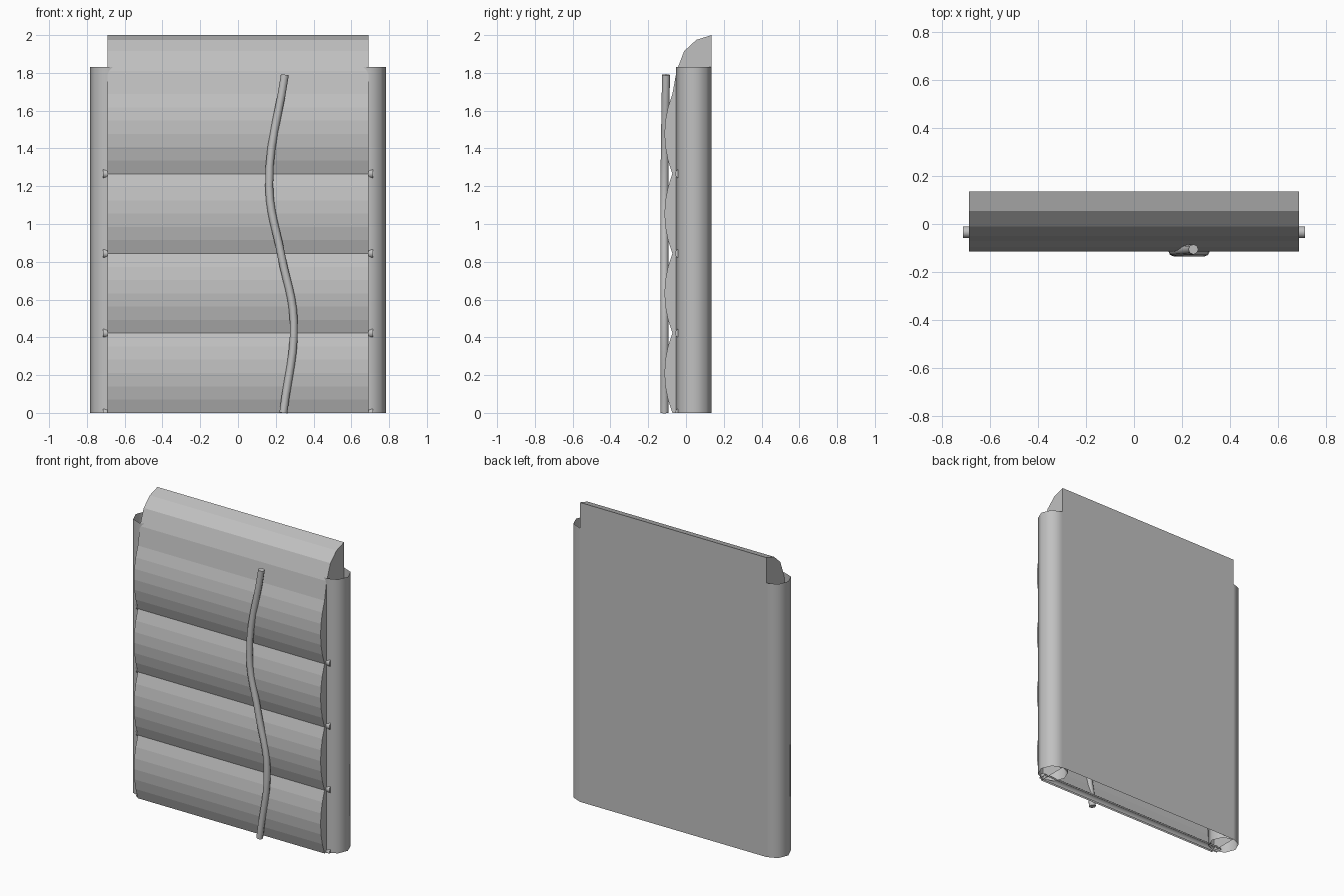
import bpy, bmesh, math
from mathutils import Matrix

cube = bpy.data.objects.get("Cube")
if cube:
    bpy.data.objects.remove(cube, do_unlink=True)

grey = bpy.data.materials.new("plain_grey")
grey.use_nodes = True
colour = (0.53, 0.53, 0.53, 1)
grey.diffuse_color = colour
grey.node_tree.nodes["Principled BSDF"].inputs["Base Color"].default_value = colour

HALF, BACK, VALLEY = 0.69, 0.135, -0.072
LOBE, LOBES, STEPS = 0.422, 4, 6


def add_object(name, bm, smooth=False):
    mesh = bpy.data.meshes.new(name)
    bm.to_mesh(mesh)
    bm.free()
    mesh.materials.append(grey)
    for poly in mesh.polygons:
        poly.use_smooth = smooth
    obj = bpy.data.objects.new(name, mesh)
    bpy.context.collection.objects.link(obj)
    return obj


# Padded panel: side profile of four bulging lobes and a rounded top
profile = [(BACK, 0)]
for i in range(LOBES * STEPS + 1):
    t = (i % STEPS) / STEPS
    profile.append((VALLEY - 0.168 * t * (1 - t), i * LOBE / STEPS))
profile += [(-0.05, 1.81), (-0.01, 1.915), (0.055, 1.975), (BACK, 2)]

bm = bmesh.new()
ends = [[bm.verts.new((x, y, z)) for y, z in profile] for x in (-HALF, HALF)]
left, right = ends
count = len(profile)
bm.faces.new(left[::-1])
bm.faces.new(right)
for i in range(1, count):  # the underside stays open
    j = (i + 1) % count
    bm.faces.new((left[i], left[j], right[j], right[i]))
# Orient every face outward from a temporarily closed shell
floor = bm.faces.new((left[0], left[1], right[1], right[0]))
bmesh.ops.recalc_face_normals(bm, faces=bm.faces[:])
bmesh.ops.delete(bm, geom=[floor], context="FACES_ONLY")
add_object("padded_panel", bm)

# Open side tubes
for side, name in ((-1, "right_side_tube"), (1, "left_side_tube")):
    bm = bmesh.new()
    bmesh.ops.create_cone(bm, cap_ends=False, segments=8, radius1=0.094,
                          radius2=0.094, depth=1.83,
                          matrix=Matrix.Translation((side * HALF, 0.041, 0.915)))
    add_object(name, bm, smooth=True)

# Cross bars behind each valley, the lowest one halved at the ground
for i in range(LOBES):
    bm = bmesh.new()
    turn = Matrix.Rotation(math.pi / 2, 4, "Y")
    bmesh.ops.create_cone(bm, cap_ends=True, segments=12, radius1=0.024,
                          radius2=0.024, depth=1.43,
                          matrix=Matrix.Translation((0, -0.034, i * LOBE)) @ turn)
    if i == 0:
        bmesh.ops.bisect_plane(bm, geom=bm.verts[:] + bm.edges[:] + bm.faces[:],
                               plane_co=(0, 0, 0), plane_no=(0, 0, 1), clear_inner=True)
    bar = add_object(f"cross_bar_{i + 1}", bm)
    for poly in bar.data.polygons:
        poly.use_smooth = abs(poly.normal.x) < 0.5

# Wavy hose running up the front
path = [(0.24, 0), (0.295, 0.49), (0.23, 0.83), (0.165, 1.2), (0.248, 1.79)]
curve = bpy.data.curves.new("front_hose", "CURVE")
curve.dimensions = "3D"
curve.bevel_depth = 0.021
curve.bevel_resolution = 2
curve.resolution_u = 6
curve.use_fill_caps = True
spline = curve.splines.new("BEZIER")
spline.bezier_points.add(len(path) - 1)
for point, (x, z) in zip(spline.bezier_points, path):
    point.co = (x, -0.114 + 0.008 * max(0, z - 1.2) / 0.59, z)
    point.handle_left_type = point.handle_right_type = "AUTO"
curve.materials.append(grey)
hose = bpy.data.objects.new("front_hose", curve)
bpy.context.collection.objects.link(hose)
